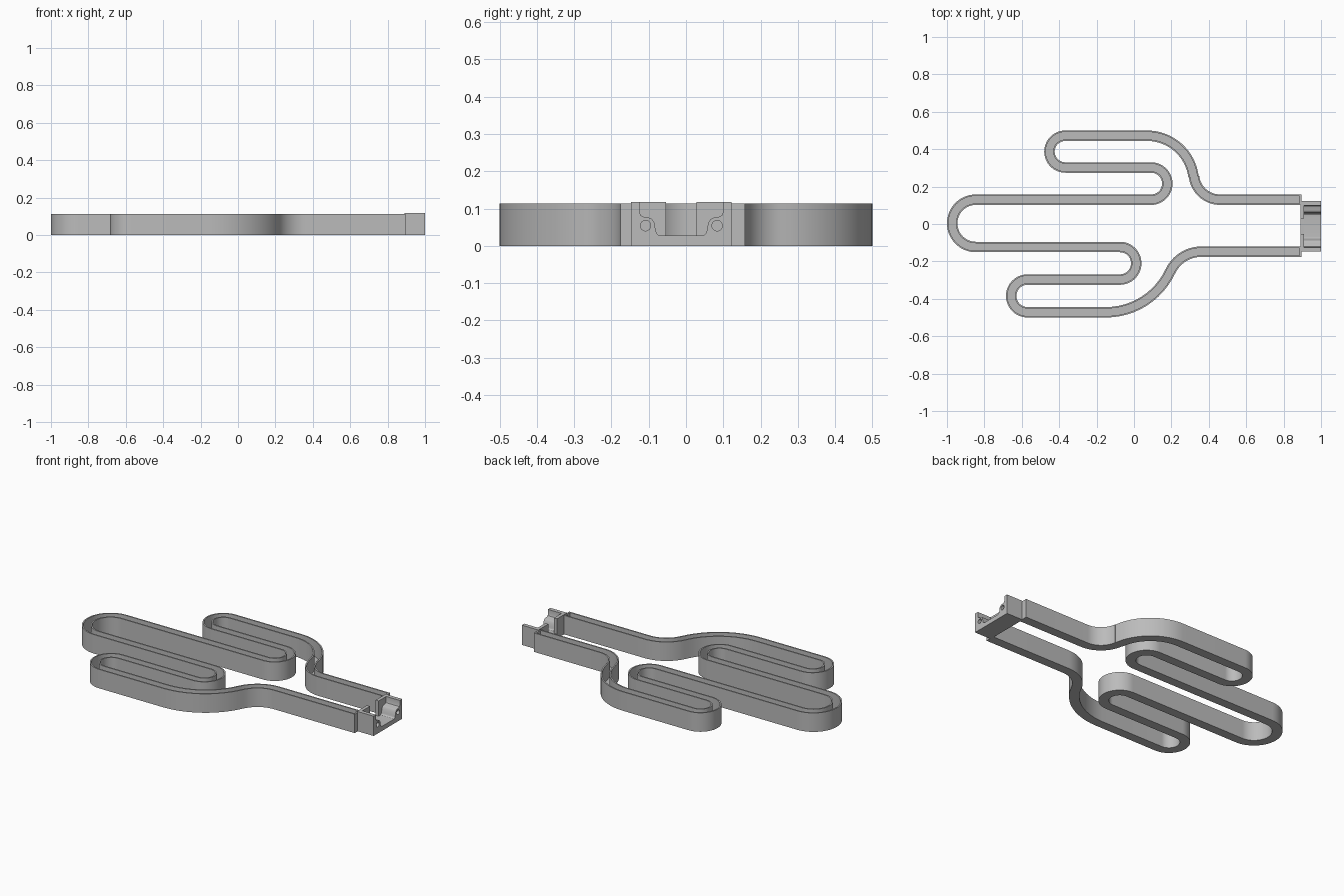
import bpy, bmesh
from math import radians, cos, sin, atan2, degrees
from mathutils import Vector

cube = bpy.data.objects.get("Cube")
if cube:
    bpy.data.objects.remove(cube)

grey = bpy.data.materials.new("plain grey")
grey.use_nodes = True
colour = (0.5, 0.5, 0.5, 1)
grey.diffuse_color = colour
grey.node_tree.nodes["Principled BSDF"].inputs["Base Color"].default_value = colour


def loft(name, rings):
    """Join closed rings of points into a capped solid."""
    bm = bmesh.new()
    loops = [[bm.verts.new(p) for p in ring] for ring in rings]
    n = len(loops[0])
    for a, b in zip(loops, loops[1:]):
        for i in range(n):
            j = (i + 1) % n
            bm.faces.new((a[i], a[j], b[j], b[i]))
    bm.faces.new(loops[0])
    bm.faces.new(loops[-1])
    bmesh.ops.recalc_face_normals(bm, faces=bm.faces)
    mesh = bpy.data.meshes.new(name)
    bm.to_mesh(mesh)
    bm.free()
    mesh.materials.append(grey)
    obj = bpy.data.objects.new(name, mesh)
    bpy.context.collection.objects.link(obj)
    return obj


def smooth(obj):
    bpy.ops.object.select_all(action='DESELECT')
    obj.select_set(True)
    bpy.context.view_layer.objects.active = obj
    bpy.ops.object.shade_smooth_by_angle(angle=radians(30))


def arc(cx, cy, r, start, end):
    """Points and their outward travel directions along an arc."""
    steps = max(4, int(abs(end - start) / 5))
    turn = 1 if end > start else -1
    out = []
    for i in range(steps + 1):
        a = radians(start + (end - start) * i / steps)
        out.append((Vector((cx + r * cos(a), cy + r * sin(a), 0)),
                    Vector((-sin(a), cos(a), 0)) * turn))
    return out


def s_bend(c1, r1, c2, r2):
    """Angle of the line joining two touching arcs."""
    return degrees(atan2(c2[1] - c1[1], c2[0] - c1[0]))


# Centre line of the channel, from the upper end round to the lower end
END, Y_TOP, Y_LOW = 0.893, 0.13, -0.148
right, left = Vector((1, 0, 0)), Vector((-1, 0, 0))
u1, u2 = (0.07, 0.222), (0.46, 0.27)
up = s_bend(u1, 0.25, u2, 0.14)
l1, l2 = (-0.15, -0.092), (0.36, -0.331)
low = s_bend(l1, 0.38, l2, 0.183)
path = [(Vector((END, Y_TOP, 0)), left)]
path += arc(*u2, 0.14, 270, 180 + up)
path += arc(*u1, 0.25, up, 90)
path += arc(-0.367, 0.387, 0.085, 90, 270)
path += arc(0.092, 0.216, 0.086, 90, -90)
path += arc(-0.8455, 0.0035, 0.1265, 90, 270)
path += arc(-0.075, -0.21, 0.087, 90, -90)
path += arc(-0.569, -0.3845, 0.0875, 90, 270)
path += arc(*l1, 0.38, 270, 360 + low)
path += arc(*l2, 0.183, 180 + low, 90)
path.append((Vector((END, Y_LOW, 0)), right))

# Thin-walled open channel swept along the centre line
HALF, WALL, FLOOR, TOP = 0.028, 0.008, 0.02, 0.113
inner = HALF - WALL
section = [(-HALF, 0), (HALF, 0), (HALF, TOP), (inner, TOP),
           (inner, FLOOR), (-inner, FLOOR), (-inner, TOP), (-HALF, TOP)]
rings = [[p + Vector((-t.y, t.x, 0)) * s + Vector((0, 0, z)) for s, z in section]
         for p, t in path]
smooth(loft("bent_channel", rings))


def prism(name, x0, x1, outline):
    return loft(name, [[(x, y, z) for y, z in outline] for x in (x0, x1)])


# End caps closing both channel ends
for name, y in (("upper_end_cap", Y_TOP), ("lower_end_cap", Y_LOW)):
    prism(name, END - 0.008, END + 0.002,
          [(y - HALF, 0), (y + HALF, 0), (y + HALF, TOP), (y - HALF, TOP)])

# Connector box: stepped cradle in front and notched plate behind
MID, BOX_TOP, BOX_HALF = -0.0125, 0.118, 0.135


def both_sides(half):
    return ([(MID + v, z) for v, z in half]
            + [(MID - v, z) for v, z in reversed(half)])


cradle = prism("connector_cradle", 0.908, 1.0, both_sides([
    (BOX_HALF, 0), (BOX_HALF, BOX_TOP), (0.112, BOX_TOP), (0.112, 0.09),
    (0.109, 0.082), (0.102, 0.078), (0.09, 0.077), (0.079, 0.072),
    (0.072, 0.062), (0.069, 0.042), (0.066, 0.033), (0.06, 0.028), (0.05, 0.027)]))

# Screw holes in the cradle
for side in (-1, 1):
    ring = [(MID + side * 0.096 + 0.014 * cos(radians(a)),
             0.054 + 0.014 * sin(radians(a))) for a in range(0, 360, 15)]
    cutter = prism("screw_hole_cutter", 0.93, 1.05, ring)
    cutter.hide_render = True
    cut = cradle.modifiers.new("screw_hole", 'BOOLEAN')
    cut.operation, cut.solver, cut.object = 'DIFFERENCE', 'EXACT', cutter
    bpy.context.view_layer.objects.active = cradle
    bpy.ops.object.modifier_apply(modifier=cut.name)
    bpy.data.objects.remove(cutter)
smooth(cradle)

prism("connector_back_plate", 0.89, 0.91, both_sides([
    (BOX_HALF, 0), (BOX_HALF, BOX_TOP), (0.041, BOX_TOP), (0.041, 0.027)]))
